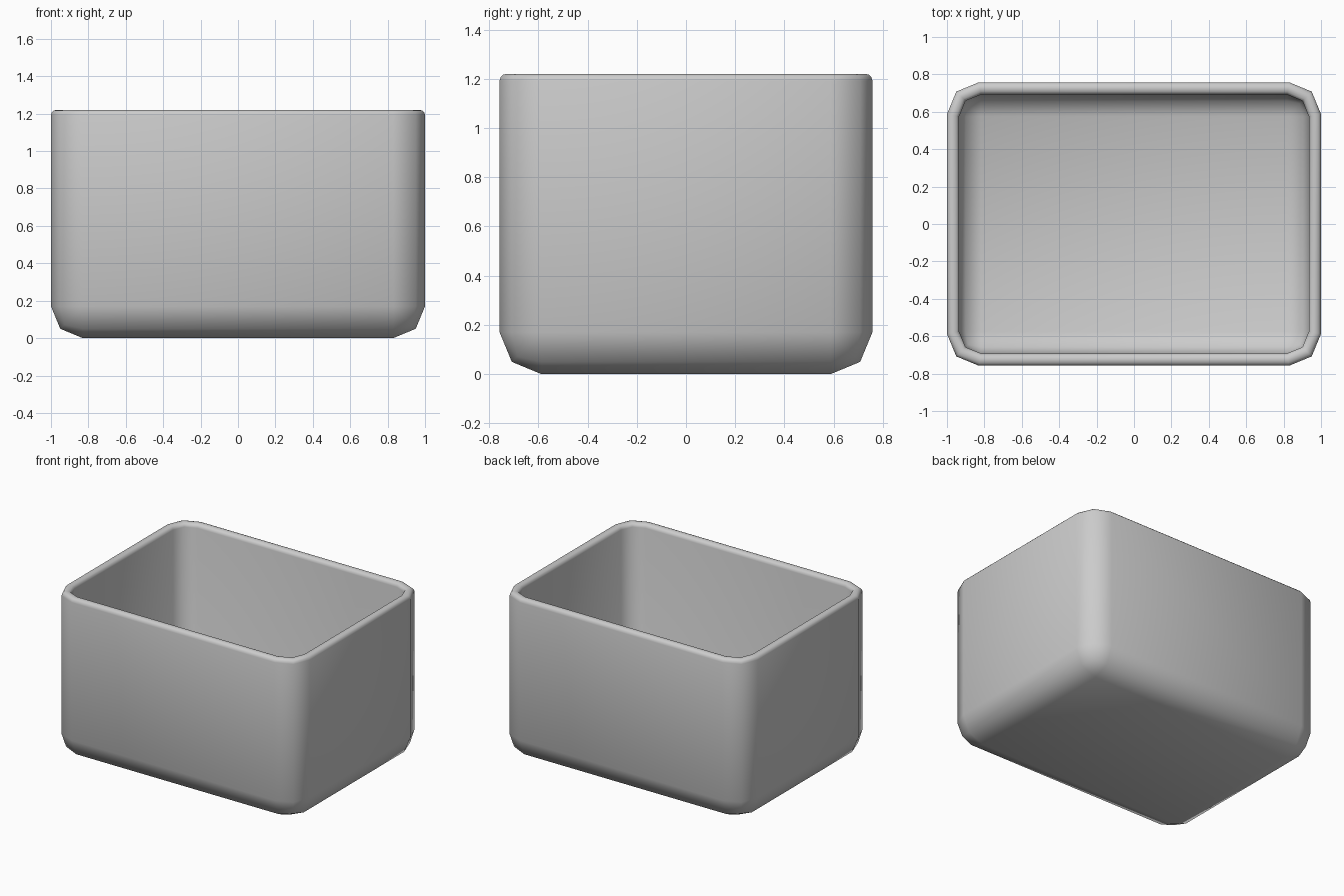
import bpy, bmesh
from math import radians

if "Cube" in bpy.data.objects:
    bpy.data.objects.remove(bpy.data.objects["Cube"])

W, D, H = 2.0, 1.515, 1.22   # outer size
R, WALL = 0.17, 0.065        # corner radius, wall thickness

# Solid block standing on the ground
bm = bmesh.new()
bmesh.ops.create_cube(bm, size=1)
for v in bm.verts:
    v.co = (v.co.x * W, v.co.y * D, (v.co.z + 0.5) * H)

# Round the upright and bottom edges, leaving the top edges sharp
edges = [e for e in bm.edges if min(v.co.z for v in e.verts) < 0.01]
bmesh.ops.bevel(bm, geom=edges, offset=R, offset_type='OFFSET', segments=2,
                profile=0.5, affect='EDGES', clamp_overlap=True)

# Open the top
top = [f for f in bm.faces if all(v.co.z > H - 0.001 for v in f.verts)]
bmesh.ops.delete(bm, geom=top, context='FACES')
bmesh.ops.recalc_face_normals(bm, faces=bm.faces)
if sum(f.normal.z * f.calc_area() for f in bm.faces) > 0:
    bmesh.ops.reverse_faces(bm, faces=bm.faces)

mesh = bpy.data.meshes.new("open_box")
bm.to_mesh(mesh)
bm.free()
box = bpy.data.objects.new("open_box", mesh)
bpy.context.collection.objects.link(box)
mesh.shade_smooth()

# Wall thickness, growing inwards
shell = box.modifiers.new("wall", 'SOLIDIFY')
shell.thickness = WALL
shell.offset = -1
shell.use_even_offset = True

# Rounded rim
rim = box.modifiers.new("rim", 'BEVEL')
rim.width = 0.028
rim.segments = 3
rim.limit_method = 'ANGLE'
rim.angle_limit = radians(60)
